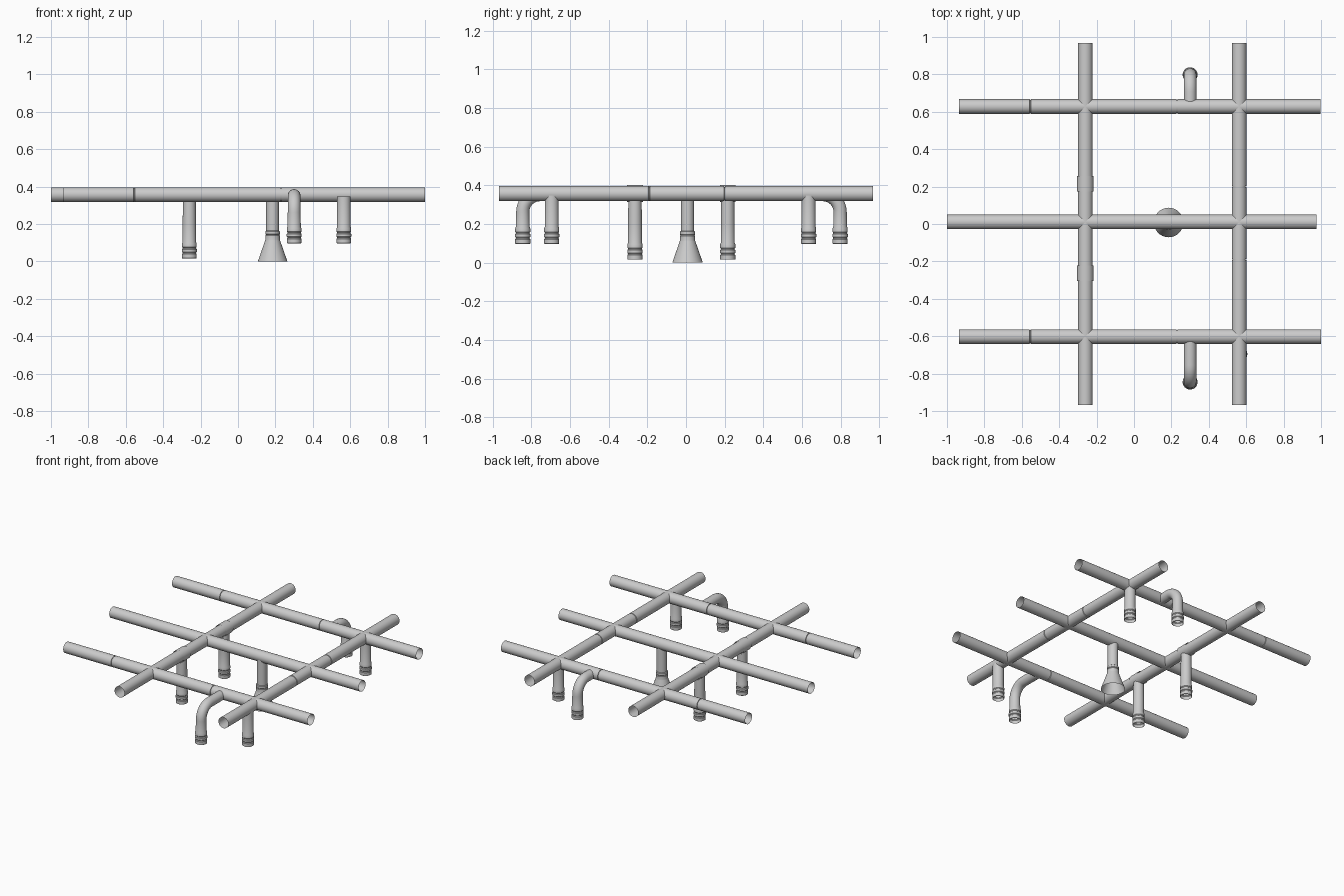
import bpy, bmesh, math
from mathutils import Vector

if "Cube" in bpy.data.objects:
    bpy.data.objects.remove(bpy.data.objects["Cube"])

Z = 0.357      # height of the pipe grid
R = 0.039      # main pipe radius
SIDES = 32


def sweep(name, path, side):
    """Open tube through (point, radius) pairs lying in a plane normal to side."""
    bm = bmesh.new()
    pts = [Vector(p) for p, _ in path]
    s = Vector(side)
    rings = []
    for i, (_, r) in enumerate(path):
        t = (pts[min(i + 1, len(pts) - 1)] - pts[max(i - 1, 0)]).normalized()
        n = t.cross(s)
        ring = []
        for k in range(SIDES):
            a = 2 * math.pi * k / SIDES
            ring.append(bm.verts.new(pts[i] + r * (math.cos(a) * s + math.sin(a) * n)))
        rings.append(ring)
    for a, b in zip(rings, rings[1:]):
        for k in range(SIDES):
            j = (k + 1) % SIDES
            bm.faces.new((a[k], a[j], b[j], b[k]))
    bmesh.ops.recalc_face_normals(bm, faces=bm.faces)
    me = bpy.data.meshes.new(name)
    bm.to_mesh(me)
    bm.free()
    me.polygons.foreach_set("use_smooth", [True] * len(me.polygons))
    me.set_sharp_from_angle(angle=math.radians(30))
    ob = bpy.data.objects.new(name, me)
    bpy.context.collection.objects.link(ob)
    return ob


def pipe(name, axis, offset, start, end, seams=(), r=R):
    """Straight horizontal pipe with thin seam grooves."""
    prof = [(start, r)]
    for s in seams:
        prof += [(s - 0.003, r), (s - 0.002, r - 0.004), (s + 0.002, r - 0.004), (s + 0.003, r)]
    prof.append((end, r))
    if axis == 'x':
        return sweep(name, [((t, offset, Z), q) for t, q in prof], (0, 1, 0))
    return sweep(name, [((offset, t, Z), q) for t, q in prof], (1, 0, 0))


def ringed_end(x, y, bottom):
    """Socket with raised bands at the foot of a drop pipe."""
    prof = [(0.088, 0.036), (0.080, 0.039), (0.062, 0.039), (0.058, 0.036), (0.054, 0.036),
            (0.050, 0.040), (0.036, 0.040), (0.032, 0.036), (0.028, 0.036), (0.024, 0.039),
            (0.002, 0.039), (0.0, 0.036)]
    return [((x, y, bottom + h), r) for h, r in prof]


# grid pipes along x
pipe("long_pipe_back", 'x', 0.628, -0.935, 0.998, (-0.555, 0.23))
pipe("long_pipe_middle", 'x', 0.011, -1.0, 0.975)
pipe("long_pipe_front", 'x', -0.602, -0.935, 1.0, (-0.555, 0.23))

# grid pipes along y
pipe("cross_pipe_left", 'y', -0.26, -0.968, 0.968)
pipe("cross_pipe_right", 'y', 0.562, -0.968, 0.968, (-0.19, 0.2))

# long drops with sleeves on the left cross pipe
for label, y in (("front", -0.264), ("back", 0.216)):
    pipe("sleeve_" + label, 'y', -0.26, y - 0.041, y + 0.041, r=0.044)
    sweep("long_drop_" + label,
          [((-0.26, y, Z - 0.01), 0.034), ((-0.26, y, 0.2), 0.036)] + ringed_end(-0.26, y, 0.015),
          (1, 0, 0))

# short drops under the right cross pipe
for label, y in (("front", -0.695), ("back", 0.635)):
    sweep("short_drop_" + label,
          [((0.566, y, Z - 0.01), 0.036)] + ringed_end(0.566, y, 0.097), (1, 0, 0))

# bent side outlets
for label, y0, y1 in (("front", -0.602, -0.845), ("back", 0.628, 0.798)):
    d = 1 if y1 > y0 else -1
    bend, zc = 0.09, 0.352
    path = [((0.3, y0, zc), 0.034)]
    for i in range(11):
        a = math.pi / 2 * i / 10
        path.append(((0.3, y1 - d * bend * (1 - math.sin(a)), zc - bend * (1 - math.cos(a))), 0.034))
    sweep("bent_outlet_" + label, path + ringed_end(0.3, y1, 0.097), (1, 0, 0))

# flared funnel outlet in the middle
funnel = [(Z - 0.01, 0.034), (0.164, 0.034), (0.160, 0.039), (0.146, 0.039), (0.142, 0.036),
          (0.138, 0.039), (0.116, 0.039), (0.112, 0.040), (0.0, 0.079)]
sweep("funnel_outlet", [((0.185, 0.008, z), r) for z, r in funnel], (1, 0, 0))
